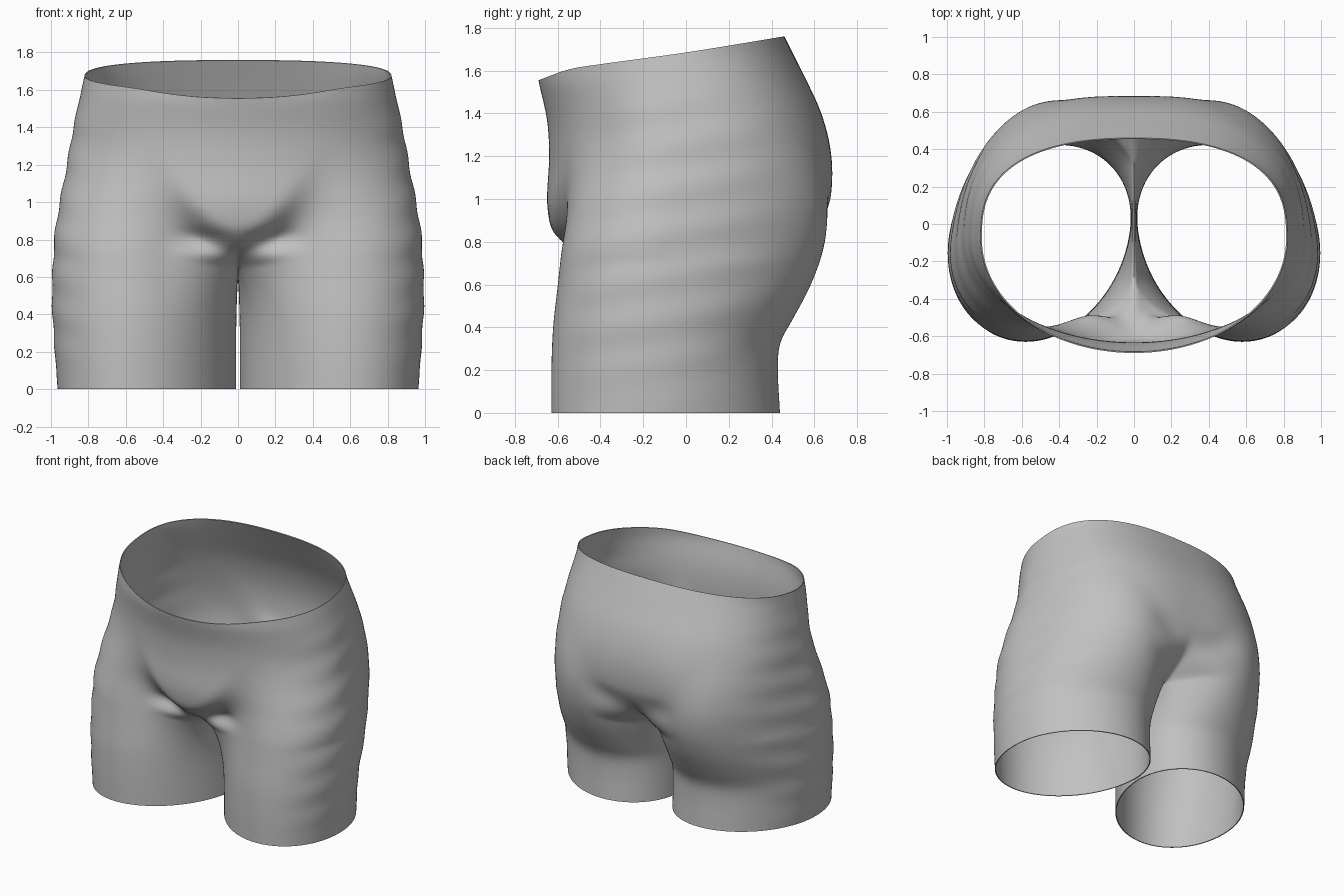
import bpy, bmesh, math

cube = bpy.data.objects.get("Cube")
if cube:
    bpy.data.objects.remove(cube, do_unlink=True)

OUTER, INNER = 56, 16        # columns round the outside and along the crotch
TORSO_ROWS, LEG_ROWS = 24, 16
LEG_X, MID_Y, SKEW = 0.49, -0.06, 0.09
FRONT_ANGLE, BACK_ANGLE = -155, 135


def curve(*keys):
    """Smooth function through (height, value) keys, clamped at the ends."""
    def slope(i):
        a, b = keys[max(i - 1, 0)], keys[min(i + 1, len(keys) - 1)]
        return (b[1] - a[1]) / (b[0] - a[0])

    def value(z):
        z = min(max(z, keys[0][0]), keys[-1][0])
        i = 0
        while i < len(keys) - 2 and z > keys[i + 1][0]:
            i += 1
        (z0, a), (z1, b) = keys[i], keys[i + 1]
        h = z1 - z0
        t = (z - z0) / h
        return (a * (1 + 2 * t) * (1 - t) ** 2 + b * t * t * (3 - 2 * t)
                + h * t * (1 - t) * (slope(i) * (1 - t) - slope(i + 1) * t))
    return value


def smoothstep(t):
    t = min(max(t, 0), 1)
    return t * t * (3 - 2 * t)


# Body profiles by height
side = curve((0, .965), (.2, .98), (.5, .996), (.8, .983), (1, .953), (1.2, .915), (1.4, .88), (1.68, .82))
leg_front = curve((0, -.63), (.2, -.63), (.4, -.622), (.6, -.6), (.8, -.58), (1.1, -.56))
mid_front = curve((.66, -.34), (.72, -.44), (.78, -.56), (.84, -.62), (.9, -.64), (1, -.65),
                  (1.2, -.64), (1.37, -.65), (1.55, -.69))
back = curve((0, .44), (.2, .43), (.33, .44), (.42, .49), (.6, .585), (.8, .655), (1, .695),
             (1.2, .69), (1.4, .635), (1.6, .54), (1.76, .46))
mid_back = curve((.66, .34), (.72, .44), (.8, .55), (.9, .635), (1, .675), (1.2, .68),
                 (1.4, .633), (1.6, .54), (1.76, .46))
rim_height = curve((-.69, 1.555), (-.55, 1.605), (-.4, 1.63), (0, 1.685), (.46, 1.76))


def leg_point(angle, z):
    """Leg outline, turned slightly outwards at the front."""
    c, s = math.cos(angle), math.sin(angle)
    reach = side(z) - LEG_X if c > 0 else LEG_X - .01
    rx = math.sqrt(reach ** 2 - SKEW ** 2)
    ry = back(z) - MID_Y if s > 0 else MID_Y - leg_front(z)
    return LEG_X + rx * c - SKEW * s, MID_Y + ry * s


def torso_point(u, z):
    s, c = math.sin(u * math.pi), math.cos(u * math.pi)
    front = c > 0
    p = 2.0 if front else 2.4
    n = (abs(s) ** p + abs(c) ** p) ** (1 / p)
    ry = MID_Y - min(mid_front(z), -.64) if front else back(z) - MID_Y
    return side(z) * s / n, MID_Y - ry * c / n


def outer_angle(u):
    return math.radians(FRONT_ANGLE + (BACK_ANGLE - FRONT_ANGLE) * u)


def blended_point(u, z):
    """Leg outline turning into waist outline, sooner near the centre plane."""
    span = .65 - .52 * smoothstep(1 - u / .2) - .4 * smoothstep(1 - (1 - u) / .25)
    w = smoothstep((z - .7) / span)
    x, y = leg_point(outer_angle(u), z)
    tx, ty = torso_point(u, z)
    return x + (tx - x) * w, y + (ty - y) * w


def body_point(u, z):
    """Pin both ends of the outline to the centre plane."""
    x, y = blended_point(u, z)
    for end, target in ((0, mid_front(z)), (1, mid_back(z))):
        ex, ey = blended_point(end, z)
        f = smoothstep(1 - abs(u - end) / .16)
        x, y = x - ex * f, y + (target - ey) * f
    return x, y


def crotch_height(u):
    return .66 + .07 * smoothstep(min(u, 1 - u) / .25)


def wrinkle(x, y, z):
    """Soft slanted fabric folds on the outer sides."""
    f = min(max((x - .6) / .3, 0), 1) ** 2 * min(1, z * 4, max(0, 1.66 - z) * 4)
    return x + .004 * f * math.sin(31 * z - 5 * y), y, z


bm = bmesh.new()


def add(x, y, z):
    return bm.verts.new(wrinkle(x, y, z))


def bridge(a, b, closed=False):
    n = len(a)
    for i in range(n if closed else n - 1):
        j = (i + 1) % n
        bm.faces.new((a[i], b[i], b[j], a[j]))


# Hips: half rings from the tilted waist down to the crotch level
rows = []
for r in range(TORSO_ROWS + 1):
    row = []
    for j in range(OUTER + 1):
        u = j / OUTER
        top = 1.68
        for _ in range(6):
            top = rim_height(body_point(u, top)[1])
        z = top + (crotch_height(u) - top) * r / TORSO_ROWS
        row.append(add(*body_point(u, z), z))
    rows.append(row)
for a, b in zip(rows, rows[1:]):
    bridge(a, b)

# Crotch seam closes the last half ring into a leg ring
end_z = crotch_height(0)
y_back, y_front = mid_back(end_z), mid_front(end_z)
ring = list(rows[-1])
for k in range(1, INNER):
    q = k / INNER
    z = .585 + (end_z - .585) * abs(2 * q - 1) ** 2
    ring.append(add(0, y_back + (y_front - y_back) * q, z))

# Leg: rings relax from the seam outline to the round hem
starts = [v.co.copy() for v in ring]
angles = [outer_angle(j / OUTER) for j in range(OUTER + 1)]
inner_sweep = 360 + FRONT_ANGLE - BACK_ANGLE
angles += [math.radians(BACK_ANGLE + inner_sweep * k / INNER) for k in range(1, INNER)]
for r in range(1, LEG_ROWS + 1):
    v = (r / LEG_ROWS) ** 1.25
    new = []
    for p, angle in zip(starts, angles):
        z = p.z * (1 - v)
        lx, ly = leg_point(angle, p.z)
        x, y = leg_point(angle, z)
        k = (1 - v) ** 4
        new.append(add(x + (p.x - lx) * k, y + (p.y - ly) * k, z))
    bridge(ring, new, closed=True)
    ring = new

bmesh.ops.recalc_face_normals(bm, faces=bm.faces)
# Make the side face outwards
widest = max(bm.faces, key=lambda f: f.calc_center_median().x)
if widest.normal.x < 0:
    bmesh.ops.reverse_faces(bm, faces=bm.faces)
mesh = bpy.data.meshes.new("shorts")
bm.to_mesh(mesh)
bm.free()

shorts = bpy.data.objects.new("shorts", mesh)
bpy.context.collection.objects.link(shorts)
fabric = bpy.data.materials.new("grey_fabric")
fabric.use_nodes = True
fabric.diffuse_color = (.53, .53, .53, 1)
fabric.node_tree.nodes["Principled BSDF"].inputs["Base Color"].default_value = (.53, .53, .53, 1)
mesh.materials.append(fabric)
bpy.context.view_layer.objects.active = shorts
shorts.select_set(True)
bpy.ops.object.shade_smooth_by_angle(angle=math.radians(60))

# Other half, softening, cloth thickness and crisp hems
mirror = shorts.modifiers.new("mirror", 'MIRROR')
mirror.use_clip = True
mirror.merge_threshold = .002
subdivision = shorts.modifiers.new("subdivision", 'SUBSURF')
subdivision.levels = subdivision.render_levels = 1
thickness = shorts.modifiers.new("thickness", 'SOLIDIFY')
thickness.thickness = .007
thickness.offset = -1
hems = shorts.modifiers.new("hems", 'EDGE_SPLIT')
hems.split_angle = math.radians(60)
